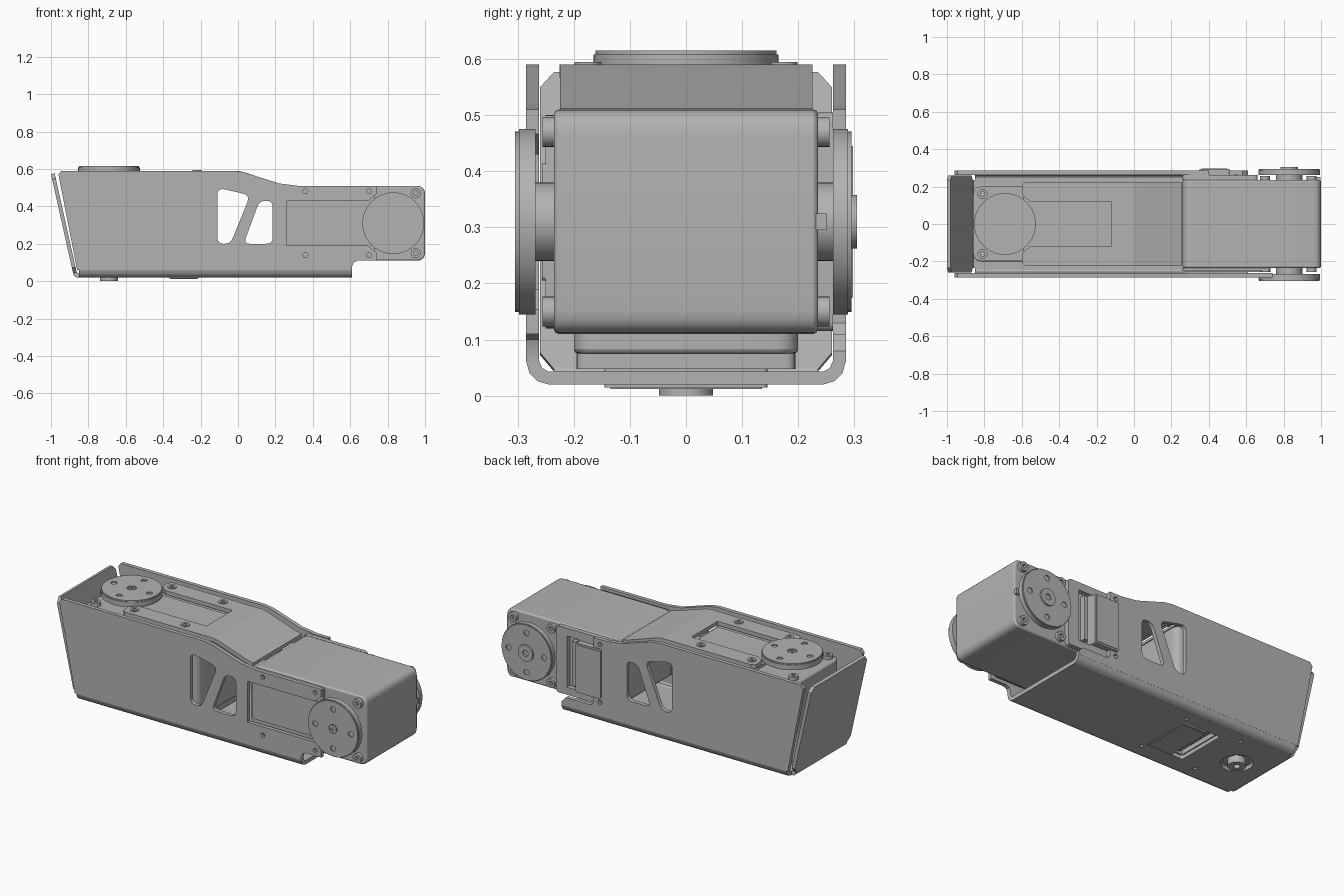
import bpy, bmesh, math
from mathutils import Matrix, Vector

cube = bpy.data.objects.get("Cube")
if cube:
    bpy.data.objects.remove(cube, do_unlink=True)

grey = bpy.data.materials.new("satin_grey")
grey.use_nodes = True
grey.diffuse_color = (0.45, 0.45, 0.45, 1)
bsdf = next(n for n in grey.node_tree.nodes if n.type == "BSDF_PRINCIPLED")
bsdf.inputs["Base Color"].default_value = (0.45, 0.45, 0.45, 1)
bsdf.inputs["Roughness"].default_value = 0.6


def frame(origin, xdir, ydir):
    x, y = Vector(xdir).normalized(), Vector(ydir).normalized()
    m = Matrix((x, y, x.cross(y))).transposed().to_4x4()
    m.translation = Vector(origin)
    return m


TOP = frame((0, 0, 0), (1, 0, 0), (0, 1, 0))      # depth runs along +z
SIDE = frame((0, 0, 0), (1, 0, 0), (0, 0, 1))     # depth runs along -y
CROSS = frame((0, 0, 0), (0, 1, 0), (0, 0, 1))    # depth runs along +x


def rounded(points, radius):
    pts, out = [Vector(p) for p in points], []
    for i, p in enumerate(pts):
        a, b = pts[i - 1], pts[(i + 1) % len(pts)]
        s = p + (a - p).normalized() * min(radius, 0.45 * (a - p).length)
        e = p + (b - p).normalized() * min(radius, 0.45 * (b - p).length)
        for k in range(6):
            t = k / 5
            out.append(s * (1 - t) ** 2 + p * 2 * t * (1 - t) + e * t * t)
    return out


def rect(x0, x1, y0, y1, radius=0.0):
    pts = [(x0, y0), (x1, y0), (x1, y1), (x0, y1)]
    return rounded(pts, radius) if radius else pts


def circle(radius, cx=0.0, cy=0.0, sides=40):
    return [(cx + radius * math.cos(math.tau * i / sides),
             cy + radius * math.sin(math.tau * i / sides)) for i in range(sides)]


def plate(name, place, lo, hi, loops, bevel=0.0):
    """Extrude an outline (first loop) with holes (other loops) from lo to hi."""
    curve = bpy.data.curves.new(name, "CURVE")
    curve.dimensions = "2D"
    curve.fill_mode = "BOTH"
    curve.extrude = (hi - lo) / 2
    for loop in loops:
        spline = curve.splines.new("POLY")
        spline.points.add(len(loop) - 1)
        for point, co in zip(spline.points, loop):
            point.co = (co[0], co[1], 0, 1)
        spline.use_cyclic_u = True
    obj = bpy.data.objects.new(name, curve)
    bpy.context.collection.objects.link(obj)
    obj.matrix_world = place @ Matrix.Translation((0, 0, (lo + hi) / 2))
    bpy.ops.object.select_all(action="DESELECT")
    obj.select_set(True)
    bpy.context.view_layer.objects.active = obj
    bpy.ops.object.convert(target="MESH")
    obj = bpy.context.view_layer.objects.active
    bm = bmesh.new()
    bm.from_mesh(obj.data)
    bmesh.ops.remove_doubles(bm, verts=bm.verts, dist=0.0002)
    if bevel:
        bmesh.ops.dissolve_limit(bm, angle_limit=0.02, verts=bm.verts, edges=bm.edges)
    bmesh.ops.recalc_face_normals(bm, faces=bm.faces)
    bm.to_mesh(obj.data)
    bm.free()
    obj.data.materials.clear()
    obj.data.materials.append(grey)
    if bevel:
        mod = obj.modifiers.new("edge_bevel", "BEVEL")
        mod.width, mod.segments, mod.limit_method = bevel, 2, "ANGLE"
    bpy.ops.object.shade_smooth_by_angle()
    return obj


def servo(tag, place, rear_disc):
    def part(name, lo, hi, loops, bevel=0.0):
        plate(f"{tag}_{name}", place, lo, hi, loops, bevel)

    # Main case with slightly raised covers on both faces
    part("case", -0.235, 0.235, [rect(-0.57, 0.17, -0.2, 0.2, 0.045)], 0.008)
    part("front_cover", 0.235, 0.25, [rect(-0.57, -0.1, -0.19, 0.19, 0.02)])
    part("front_panel", 0.25, 0.257, [rect(-0.555, -0.1, -0.105, 0.105, 0.01)])
    part("rear_cover", -0.262, -0.235, [rect(-0.57, -0.17, -0.195, 0.195, 0.02),
                                        rect(-0.32, -0.24, -0.15, 0.15)])
    part("rear_panel", -0.295, -0.262, [rect(-0.48, -0.32, -0.145, 0.145, 0.01)])
    part("rear_panel_inset", -0.298, -0.295, [rect(-0.47, -0.33, -0.135, 0.135)])
    part("rear_ridge", -0.265, -0.235, [rect(-0.3, -0.275, -0.13, 0.13)])

    # Output disc, neck and bolt holes
    bolts = [circle(0.017, 0.115 * math.cos(a), 0.115 * math.sin(a), 12)
             for a in (0, math.pi / 2, math.pi, -math.pi / 2)]
    part("front_neck", 0.235, 0.27, [circle(0.07)])
    part("front_disc", 0.268, 0.298, [circle(0.165)])
    part("front_disc_face", 0.298, 0.305, [circle(0.161), circle(0.026)] + bolts)
    part("front_disc_screw", 0.298, 0.303, [circle(0.02), circle(0.01, sides=6)])
    part("rear_neck", -0.27, -0.235, [circle(0.07)])
    part("rear_hub", -0.31 if not rear_disc else -0.305, -0.26,
         [circle(0.048), circle(0.018, sides=12)])
    if rear_disc:
        part("rear_disc", -0.289, -0.262, [circle(0.165)])
        part("rear_disc_face", -0.295, -0.289, [circle(0.161)] + bolts)

    # Corner screws
    for u in (0.12, -0.13):
        for v in (-0.16, 0.16):
            for lo, hi, side in ((0.235, 0.256, "front"), (-0.256, -0.235, "rear")):
                part(f"{side}_corner_screw", lo, hi,
                     [circle(0.027, u, v, 20), circle(0.013, u, v, 6)])


servo("arm_servo", frame((0.83, 0, 0.31), (1, 0, 0), (0, 0, 1)), True)
servo("base_servo", frame((-0.69, 0, 0.31), (-1, 0, 0), (0, -1, 0)), False)
plate("connector_tab", SIDE, -0.25, -0.2, [rect(0.93, 0.998, 0.295, 0.325)])

# Side walls of the channel
windows = [rounded([(-0.11, 0.2), (-0.04, 0.2), (0.065, 0.46), (-0.11, 0.5)], 0.04),
           rounded([(0.03, 0.2), (0.185, 0.2), (0.185, 0.43), (0.115, 0.43)], 0.035)]
top_edge = [(-0.86, 0.06), (-0.96, 0.57), (-0.945, 0.59), (-0.02, 0.59),
            (0.03, 0.583), (0.22, 0.523), (0.32, 0.51)]
foot = [(0.64, 0.11), (0.618, 0.1), (0.61, 0.08), (0.61, 0.06)]
around_disc = [(0.74, 0.51), (0.74, 0.466), (0.696, 0.43), (0.26, 0.43),
               (0.26, 0.19), (0.696, 0.19), (0.74, 0.154), (0.74, 0.11)]


def wall_screws(xs):
    return [circle(0.014, x, z, 6) for x in xs for z in (0.14, 0.48)]


plate("front_wall", SIDE, 0.262, 0.285,
      [top_edge + around_disc + foot] + windows + wall_screws((0.36, 0.70)))
plate("rear_wall", SIDE, -0.285, -0.262,
      [top_edge + [(0.4, 0.51), (0.4, 0.13), (0.42, 0.11), (0.58, 0.11)] + foot[2:]]
      + windows + wall_screws((0.36,)))

# Floor and the bends that join it to the walls
plate("floor", TOP, 0.02, 0.043,
      [rect(-0.85, 0.61, -0.246, 0.246), circle(0.085, -0.69, 0),
       rect(-0.45, -0.21, -0.15, 0.15, 0.01)]
      + [circle(0.012, x, y, 6) for x in (-0.56, -0.2) for y in (-0.18, 0.18)])
bend = [(0.285, 0.062), (0.279, 0.04), (0.265, 0.026), (0.245, 0.02),
        (0.245, 0.043), (0.256, 0.049), (0.262, 0.062)]
for side, name in ((-1, "front_bend"), (1, "rear_bend")):
    plate(name, CROSS, -0.85, 0.61, [[(y * side, z) for y, z in bend]])

# Tilted end wall and its lower bend
slope = frame((-0.872, 0, 0.045), (0, 1, 0), (-0.118, 0, 0.53))
plate("end_wall", slope, -0.01, 0.01,
      [[(-0.235, 0), (0.235, 0), (0.26, 0.03), (0.26, 0.515), (0.235, 0.543),
        (-0.235, 0.543), (-0.26, 0.515), (-0.26, 0.03)]])
plate("end_bend", SIDE, -0.235, 0.235,
      [[(-0.882, 0.045), (-0.878, 0.03), (-0.865, 0.02), (-0.845, 0.02),
        (-0.845, 0.043), (-0.857, 0.043), (-0.862, 0.05)]])

# Top cover: flat part notched around the disc, then a sloping tail
half = [(0.0, 0.225), (-0.58, 0.225), (-0.6, 0.205), (-0.6, 0.156), (-0.556, 0.12),
        (-0.12, 0.12)]
plate("top_cover", TOP, 0.567, 0.59, [half + [(x, -y) for x, y in reversed(half)]])
plate("top_cover_slope", SIDE, -0.225, 0.225,
      [[(0, 0.59), (0.04, 0.581), (0.22, 0.521), (0.255, 0.512), (0.255, 0.49),
        (0.21, 0.5), (0.03, 0.56), (0, 0.567)]])
for x in (-0.55, -0.22):
    for y in (-0.175, 0.175):
        plate("cover_screw", TOP, 0.588, 0.595,
              [circle(0.024, x, y, 20), circle(0.012, x, y, 6)])
